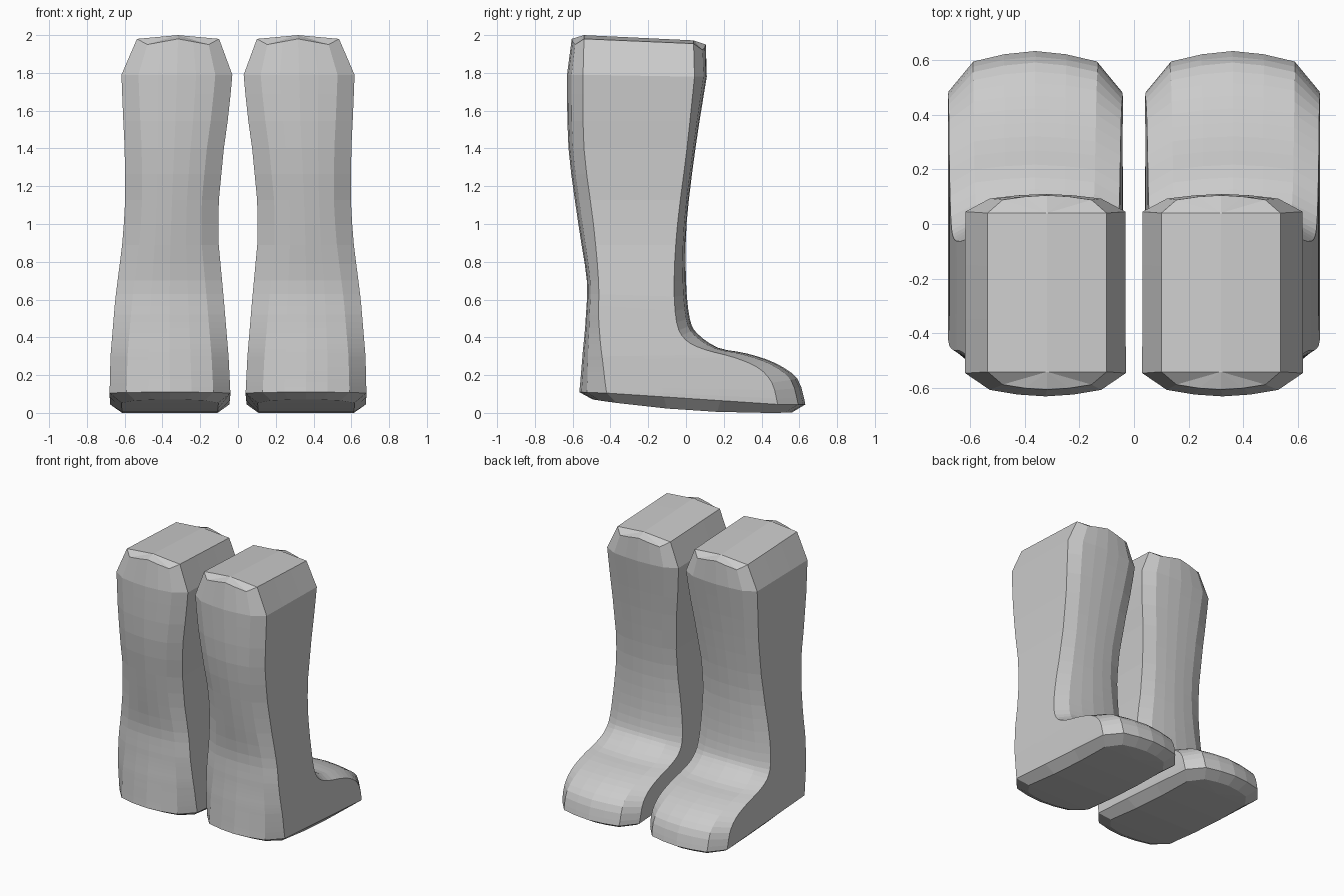
import bpy, bmesh
from mathutils import Vector

if "Cube" in bpy.data.objects:
    bpy.data.objects.remove(bpy.data.objects["Cube"])

# side-view stations, top to sole: back centre, back panel edge, front panel edge, front centre (y, z each)
STATIONS = [
    (-.630, 1.79, -.545, 1.79, .045, 1.78, .110, 1.78),
    (-.622, 1.40, -.540, 1.40, .005, 1.40, .050, 1.40),
    (-.570, 1.00, -.490, 1.00, -.045, 1.00, .003, 1.00),
    (-.525, .70, -.463, .70, -.063, .70, .000, .70),
    (-.530, .52, -.463, .52, -.050, .48, .020, .50),
    (-.537, .42, -.457, .42, .000, .385, .060, .42),
    (-.545, .34, -.450, .34, .100, .335, .170, .345),
    (-.550, .28, -.442, .28, .250, .295, .320, .315),
    (-.555, .22, -.435, .22, .380, .240, .470, .265),
    (-.560, .16, -.428, .16, .455, .160, .590, .180),
    (-.565, .11, -.420, .105, .485, .045, .632, .045),
]
TOP = (-.605, 1.98, -.540, 1.98, .040, 1.955, .105, 1.95)
# height, inner x, outer x
WIDTHS = [(0, .05, .675), (.1, .04, .68), (.3, .05, .675), (.6, .075, .65), (.9, .103, .612),
          (1.1, .104, .597), (1.4, .075, .6), (1.6, .047, .61), (1.79, .03, .617)]


def width(z):
    z = min(max(z, 0), 1.79)
    for a, b in zip(WIDTHS, WIDTHS[1:]):
        if z <= b[0]:
            t = (z - a[0]) / (b[0] - a[0])
            return a[1] + (b[1] - a[1]) * t, a[2] + (b[2] - a[2]) * t
    return WIDTHS[-1][1:]


def spline(st, n=3):
    """Smoothly resample the stations."""
    out = []
    for i in range(len(st) - 1):
        q = [st[max(0, min(len(st) - 1, i + k))] for k in (-1, 0, 1, 2)]
        for s in range(n):
            t = s / n
            out.append([.5 * (2 * b + (c - a) * t + (2*a - 5*b + 4*c - d) * t*t + (3*b - a - 3*c + d) * t**3)
                        for a, b, c, d in zip(*q)])
    return out + [st[-1]]


def ring(s, fixed=None, inset=.09, dip=0):
    """18-point loop: chamfered rectangle with bowed front and back."""
    B, bp, fp, F = [Vector(s[k:k + 2]) for k in (0, 2, 4, 6)]
    # half loop from front centre to back centre: position, kind of x
    half = [(F, 'c'), (F.lerp(fp, .08), 'm'), (F.lerp(fp, .26), 'k'), (fp, 's'),
            (fp.lerp(bp, 1 / 3), 's'), (fp.lerp(bp, 2 / 3), 's'), (bp, 's'),
            (B.lerp(bp, .28), 'k'), (B.lerp(bp, .08), 'm'), (B, 'c')]

    def place(p, kind, side):
        xi, xo = fixed or width(p.y)
        mid, edge = (xi + xo) / 2, (xo if side > 0 else xi)
        corner = edge - side * inset
        x = {'c': mid, 'm': (mid + corner) / 2, 'k': corner, 's': edge}[kind]
        return Vector((x, p.x, p.y - {'k': dip, 'm': dip / 2}.get(kind, 0)))
    return [place(p, k, 1) for p, k in half] + [place(p, k, -1) for p, k in half[8:0:-1]]


bm = bmesh.new()


def cap(r, height):
    """Close a loop with a central ridge."""
    c = {}
    for i in range(3, 7):
        m = (r[i].co + r[18 - i].co) / 2
        c[i] = bm.verts.new((m.x, m.y, height(m.y)))
    for i in range(3, 6):
        bm.faces.new((r[i], r[i + 1], c[i + 1], c[i]))
        bm.faces.new((r[18 - i], r[17 - i], c[i + 1], c[i]))
    for k in range(-3, 3):
        bm.faces.new((c[3], r[k % 18], r[(k + 1) % 18]))
    for k in range(6, 12):
        bm.faces.new((c[6], r[k], r[k + 1]))


def sole_z(y):
    return .085 * (y - .42) ** 2


# shaft top, shaft and foot, then the inset sole loop
loops = [ring(TOP, (.10, .535), .055, .03)] + [ring(s) for s in spline(STATIONS)]
sole = [Vector((.36 + (p.x - .36) * .8, .03 + (p.y - .03) * .88, 0)) for p in loops[-1]]
for p in sole:
    p.z = sole_z(p.y)
loops.append(sole)
verts = [[bm.verts.new(p) for p in l] for l in loops]
for a, b in zip(verts, verts[1:]):
    for i in range(18):
        j = (i + 1) % 18
        bm.faces.new((a[i], a[j], b[j], b[i]))
cap(verts[0], lambda y: 1.972 - .048 * (y - .04))
cap(verts[-1], sole_z)
bmesh.ops.recalc_face_normals(bm, faces=bm.faces)

mesh = bpy.data.meshes.new("boots")
bm.to_mesh(mesh)
bm.free()
boots = bpy.data.objects.new("boots", mesh)
bpy.context.collection.objects.link(boots)

# second boot of the pair
mirror = boots.modifiers.new("pair", 'MIRROR')
mirror.use_mirror_merge = False
